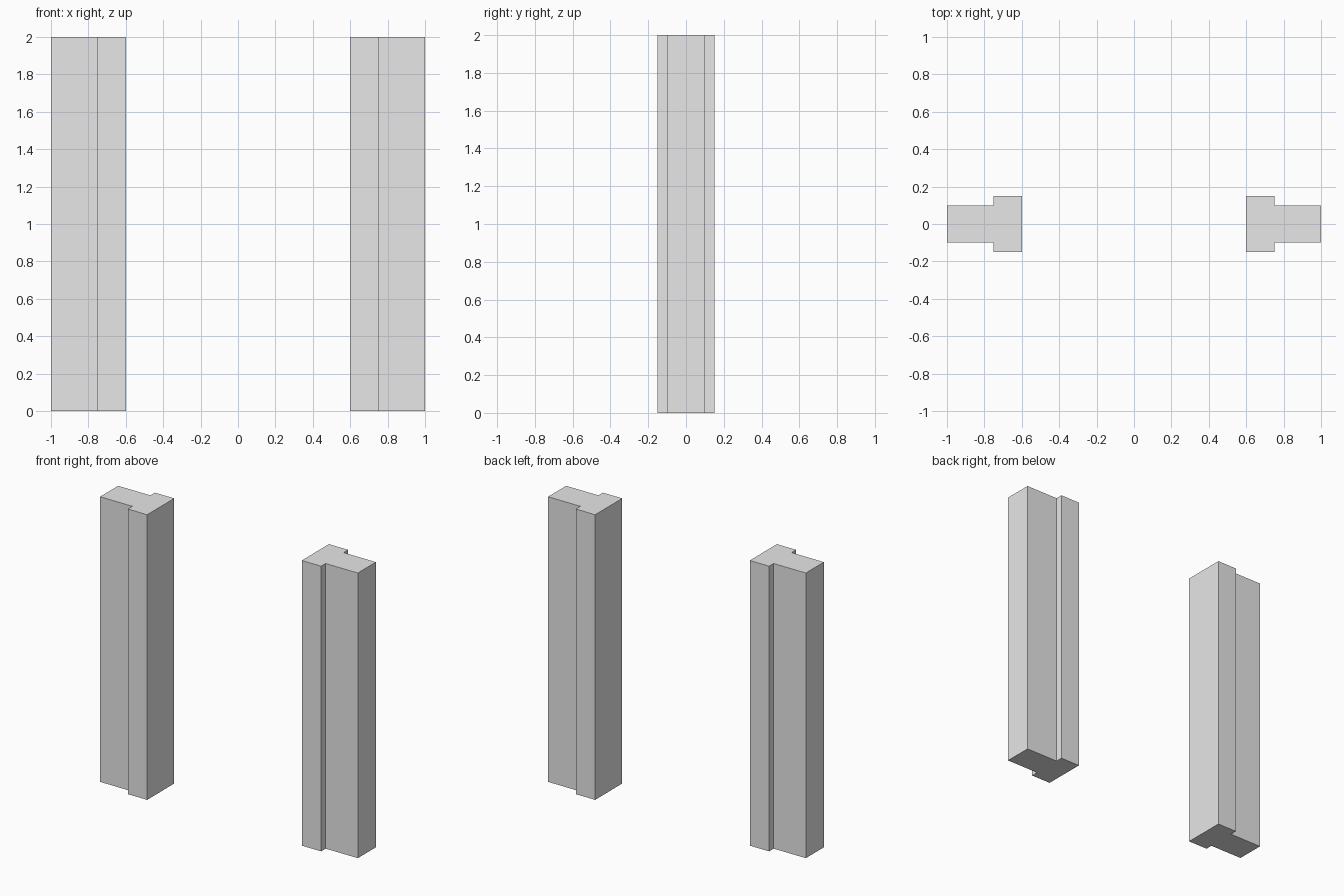
import bpy
import bmesh

cube = bpy.data.objects.get("Cube")
if cube:
    bpy.data.objects.remove(cube, do_unlink=True)

HEIGHT = 2.0

# Plain grey finish
grey = bpy.data.materials.new("light_grey")
grey.use_nodes = True
grey.diffuse_color = (0.8, 0.8, 0.8, 1)
grey.node_tree.nodes["Principled BSDF"].inputs["Base Color"].default_value = (0.8, 0.8, 0.8, 1)

# Half of the T-shaped jamb section: wide inner stop, narrower outer part
half = [(1.0, 0.1), (0.75, 0.1), (0.75, 0.15), (0.6, 0.15)]
section = half + [(x, -y) for x, y in reversed(half)]


def make_jamb(name, side):
    """Extrude the section upward on the given side (+1 left, -1 right)."""
    bm = bmesh.new()
    base = bm.faces.new([bm.verts.new((side * x, y, 0)) for x, y in section])
    top = bmesh.ops.extrude_face_region(bm, geom=[base], use_keep_orig=True)
    verts = [v for v in top["geom"] if isinstance(v, bmesh.types.BMVert)]
    bmesh.ops.translate(bm, verts=verts, vec=(0, 0, HEIGHT))
    bmesh.ops.recalc_face_normals(bm, faces=bm.faces)
    mesh = bpy.data.meshes.new(name)
    bm.to_mesh(mesh)
    bm.free()
    mesh.materials.append(grey)
    bpy.context.collection.objects.link(bpy.data.objects.new(name, mesh))


# Matching pair of jambs
make_jamb("left_jamb", 1)
make_jamb("right_jamb", -1)
